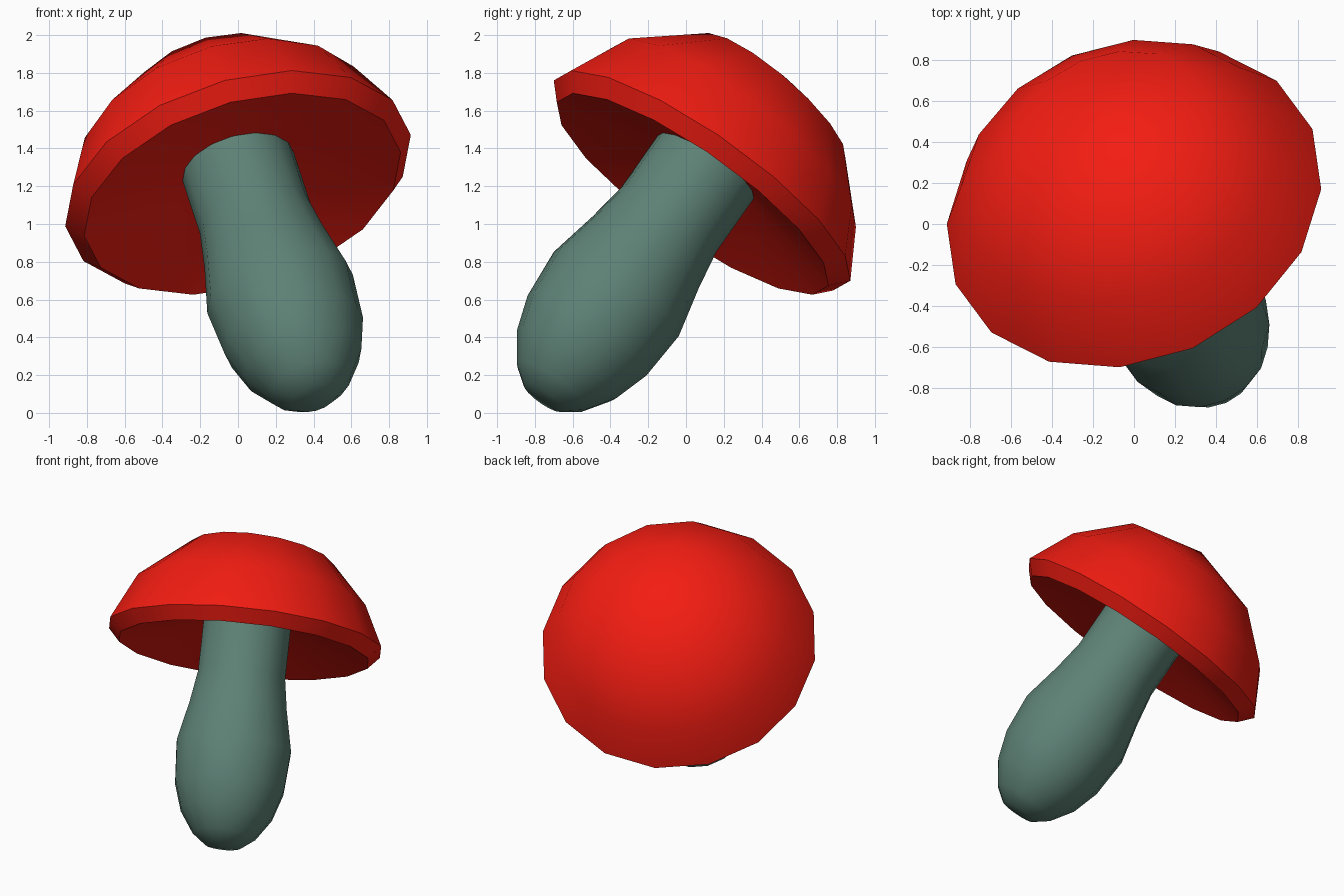
import bpy, bmesh
from math import cos, sin, pi, radians
from mathutils import Vector

if "Cube" in bpy.data.objects:
    bpy.data.objects.remove(bpy.data.objects["Cube"])

SIDES = 16
CENTRE = Vector((0, 0.085, 1.23))          # middle of the cap rim
U = Vector((0.958, 0.089, 0.253)).normalized()
W = Vector((0.074, 0.826, -0.558)).normalized()
AXIS = U.cross(W).normalized()             # leaning axis shared by cap and stem


def material(name, rgb):
    mat = bpy.data.materials.new(name)
    mat.diffuse_color = (*rgb, 1)
    mat.use_nodes = True
    mat.node_tree.nodes["Principled BSDF"].inputs["Base Color"].default_value = mat.diffuse_color
    return mat


def lathe(name, rings, centre, mat):
    """Rings are (radius, height, sideways shift, tilt); radius 0 is a pole."""
    bm = bmesh.new()
    loops = []
    for r, h, shift, tilt in rings:
        loop = []
        for i in range(SIDES if r else 1):
            a = 2 * pi * i / SIDES
            b = r * sin(a)
            loop.append(bm.verts.new(centre + U * (r * cos(a) + shift / 2)
                                     + W * (b + shift) + AXIS * (h - tilt * b)))
        loops.append(loop)
    for lo, hi in zip(loops, loops[1:]):
        for i in range(SIDES):
            j = (i + 1) % SIDES
            quad = [lo[i % len(lo)], lo[j % len(lo)], hi[j % len(hi)], hi[i % len(hi)]]
            bm.faces.new(list(dict.fromkeys(quad)))
    bmesh.ops.recalc_face_normals(bm, faces=bm.faces)
    mesh = bpy.data.meshes.new(name)
    bm.to_mesh(mesh)
    bm.free()
    mesh.materials.append(mat)
    obj = bpy.data.objects.new(name, mesh)
    bpy.context.collection.objects.link(obj)
    bpy.ops.object.select_all(action='DESELECT')
    obj.select_set(True)
    bpy.context.view_layer.objects.active = obj
    bpy.ops.object.shade_smooth_by_angle(angle=radians(40))
    return obj


# Cap: shallow hollow underside, bevelled rim, slightly lopsided dome
lathe("cap", [(0, 0.09, 0, 0), (0.3, 0.07, 0, 0), (0.87, -0.09, 0, 0),
              (0.95, 0, 0, 0), (0.80, 0.30, 0.01, 0.05),
              (0.50, 0.585, 0.055, 0.1), (0, 0.715, 0.06, 0)],
      CENTRE, material("cap_red", (0.9, 0.012, 0.006)))

# Stem: bulbous rounded foot narrowing toward the cap
stem = [(0, -1.49), (0.125, -1.475), (0.22, -1.40), (0.32, -1.25), (0.38, -1.06),
        (0.40, -0.78), (0.34, -0.50), (0.305, -0.28), (0.305, 0.08), (0, 0.08)]
lathe("stem", [(r, h, 0, 0) for r, h in stem],
      CENTRE + Vector((0.02, -0.02, 0.015)), material("stem_green", (0.11, 0.22, 0.18)))
